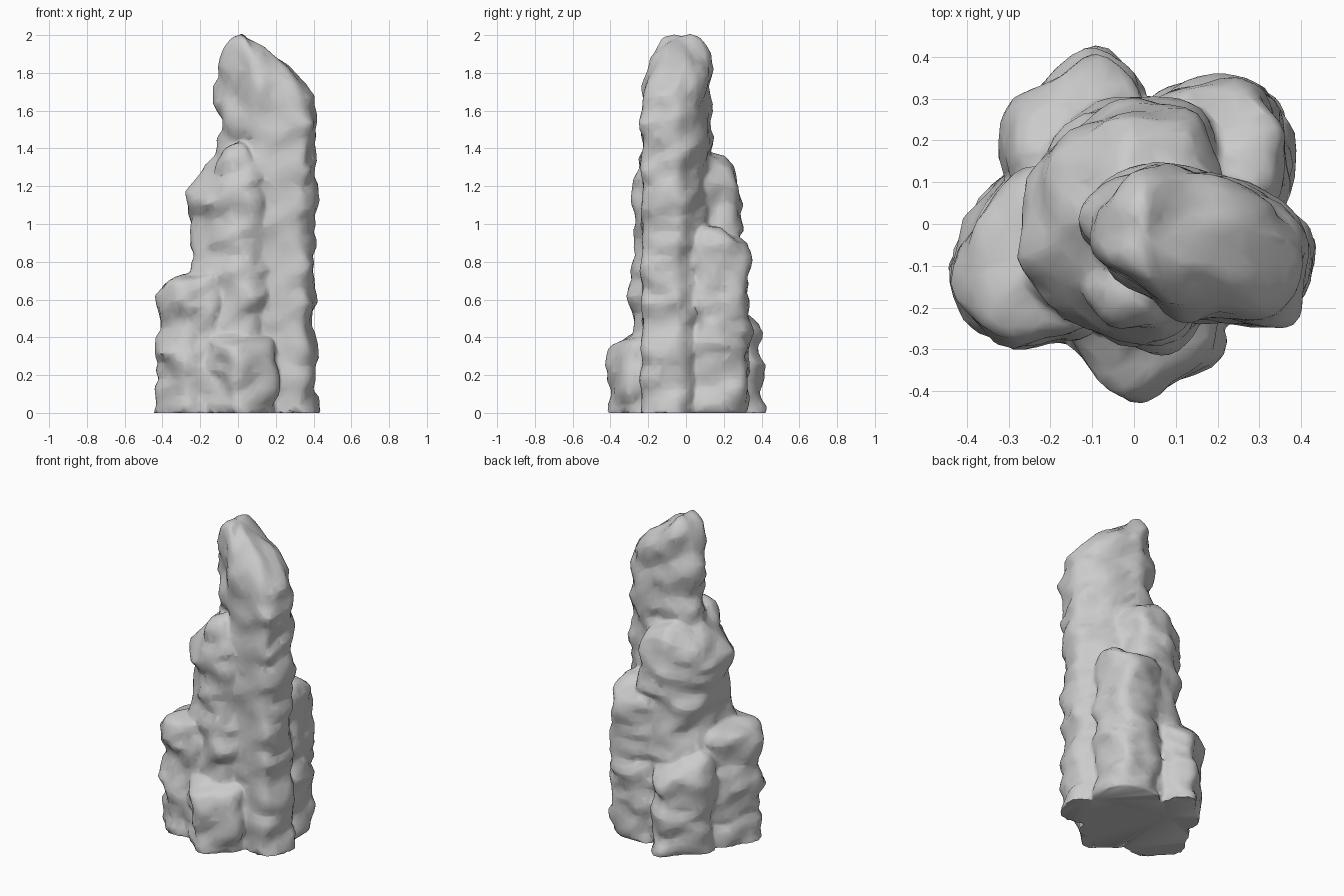
import bpy, bmesh
from mathutils import Vector, noise

if "Cube" in bpy.data.objects:
    bpy.data.objects.remove(bpy.data.objects["Cube"])


def smooth_loop(points, steps=3):
    """Closed Catmull-Rom loop through a few outline points."""
    p = [Vector(q) for q in points]
    n, out = len(p), []
    for i in range(n):
        a, b, c, d = p[i - 1], p[i], p[(i + 1) % n], p[(i + 2) % n]
        for k in range(steps):
            t = k / steps
            out.append(0.5 * (2 * b + (c - a) * t + (2 * a - 5 * b + 4 * c - d) * t * t
                              + (3 * b - a - 3 * c + d) * t ** 3))
    return out


def add_column(bm, outline, centre, height, seed, dome=0.08):
    """Loft an outline up to a sloping, domed top, with lumpy horizontal bands."""
    loop = smooth_loop(outline)
    c = Vector(centre)
    levels = max(6, round(height(*centre) / 0.05))
    stages = [(k / levels, 0.0, 1.0) for k in range(levels)]
    stages += [(1, 1.0, 0.97), (1, 0.5, 0.87), (1, 0.15, 0.65), (1, 0.0, 0.33)]
    rings = []
    for t, drop, size in stages:
        ring = []
        for q in loop:
            p = c + (q - c) * size
            z = t * (height(p.x, p.y) - dome * (drop if t == 1 else 1))
            lump = noise.noise((q.x * 5 + seed, q.y * 5, z * 7.5))
            fine = noise.noise((q.x * 8, q.y * 8 + seed, z * 15))
            grow = (0.04 * lump + 0.03 * fine - 0.01) * size
            p += (q - c).normalized() * grow
            if t == 1:
                z += 0.03 * lump * (1 - drop)
            ring.append(bm.verts.new((p.x, p.y, z)))
        rings.append(ring)
    n = len(loop)
    for low, high in zip(rings, rings[1:]):
        for i in range(n):
            j = (i + 1) % n
            bm.faces.new((low[i], low[j], high[j], high[i]))
    bm.faces.new(rings[0][::-1])
    tip = bm.verts.new((c.x, c.y, height(*centre)))
    for i in range(n):
        bm.faces.new((rings[-1][i], rings[-1][(i + 1) % n], tip))


def spire_top(x, y):
    # peak on the left, shoulder falling away to the right and to the front right
    return (2.0 - 0.62 * max(0, x - 0.02) - 0.6 * max(0, -0.04 - x)
            - 0.5 * max(0, -0.13 - y) - 0.15 * max(0, y - 0.02))


bm = bmesh.new()
# tall spire
add_column(bm, [(-0.11, 0.05), (-0.12, -0.02), (-0.07, -0.1), (0.02, -0.16), (0.1, -0.22),
                (0.22, -0.23), (0.34, -0.24), (0.39, -0.2), (0.42, -0.1), (0.42, -0.03),
                (0.34, 0.05), (0.22, 0.11), (0.11, 0.14), (0.02, 0.13), (-0.06, 0.09)],
           (0.03, -0.03), spire_top, 1.3, 0.08)
# middle shoulder
add_column(bm, [(-0.27, -0.08), (-0.23, -0.16), (-0.12, -0.23), (0.0, -0.285), (0.09, -0.275),
                (0.18, -0.18), (0.22, 0.05), (0.19, 0.17), (0.15, 0.26), (0.04, 0.29),
                (-0.08, 0.27), (-0.19, 0.2), (-0.24, 0.1)],
           (-0.03, 0.02), lambda x, y: 1.4 + 0.45 * min(0, x + 0.03) - 0.2 * abs(y), 4.7, 0.11)
# small knob on the front of the shoulder
add_column(bm, [(-0.12, -0.15), (-0.08, -0.22), (0.0, -0.25), (0.08, -0.23), (0.08, -0.1), (-0.06, -0.08)],
           (-0.03, -0.16), lambda x, y: 1.43 + 0.2 * x, 2.2, 0.08)
# left buttress
add_column(bm, [(-0.44, -0.1), (-0.39, -0.21), (-0.29, -0.29), (-0.2, -0.28), (-0.1, -0.26),
                (-0.03, -0.05), (-0.15, 0.1), (-0.26, 0.13), (-0.36, 0.05)],
           (-0.24, -0.09), lambda x, y: 0.78 + 0.17 * x, 7.1, 0.04)
# back right buttress
add_column(bm, [(0.37, 0.14), (0.36, 0.24), (0.31, 0.32), (0.2, 0.345), (0.09, 0.325), (0.02, 0.26),
                (0.05, 0.05), (0.2, -0.02), (0.34, 0.04)],
           (0.2, 0.17), lambda x, y: 1.0 - 0.35 * max(0, y - 0.1), 9.4, 0.06)
# back left buttress, leaning up against the shoulder
add_column(bm, [(-0.31, 0.16), (-0.3, 0.27), (-0.21, 0.34), (-0.12, 0.415), (-0.05, 0.4),
                (0.02, 0.32), (0.05, 0.15), (-0.1, 0.05), (-0.25, 0.08)],
           (-0.13, 0.22), lambda x, y: 0.62 - 0.6 * max(0, y - 0.18), 12.8, 0.05)
# low front buttress
add_column(bm, [(-0.16, -0.25), (-0.09, -0.34), (-0.03, -0.41), (0.06, -0.4), (0.18, -0.34),
                (0.2, -0.24), (0.1, -0.1), (-0.08, -0.12)],
           (0.04, -0.26), lambda x, y: 0.43 + 0.25 * (y + 0.2), 15.5, 0.04)

mesh = bpy.data.meshes.new("rock_spire")
bm.to_mesh(mesh)
bm.free()
rock = bpy.data.objects.new("rock_spire", mesh)
bpy.context.collection.objects.link(rock)

# fuse the columns into one stone, then simplify to broad facets
fuse = rock.modifiers.new("fuse", 'REMESH')
fuse.mode = 'VOXEL'
fuse.voxel_size = 0.012
fuse.use_smooth_shade = True
facet = rock.modifiers.new("facet", 'DECIMATE')
facet.ratio = 0.09
bpy.context.view_layer.objects.active = rock
rock.select_set(True)
for m in ("fuse", "facet"):
    bpy.ops.object.modifier_apply(modifier=m)
bpy.ops.object.shade_smooth_by_angle(angle=1.0)
